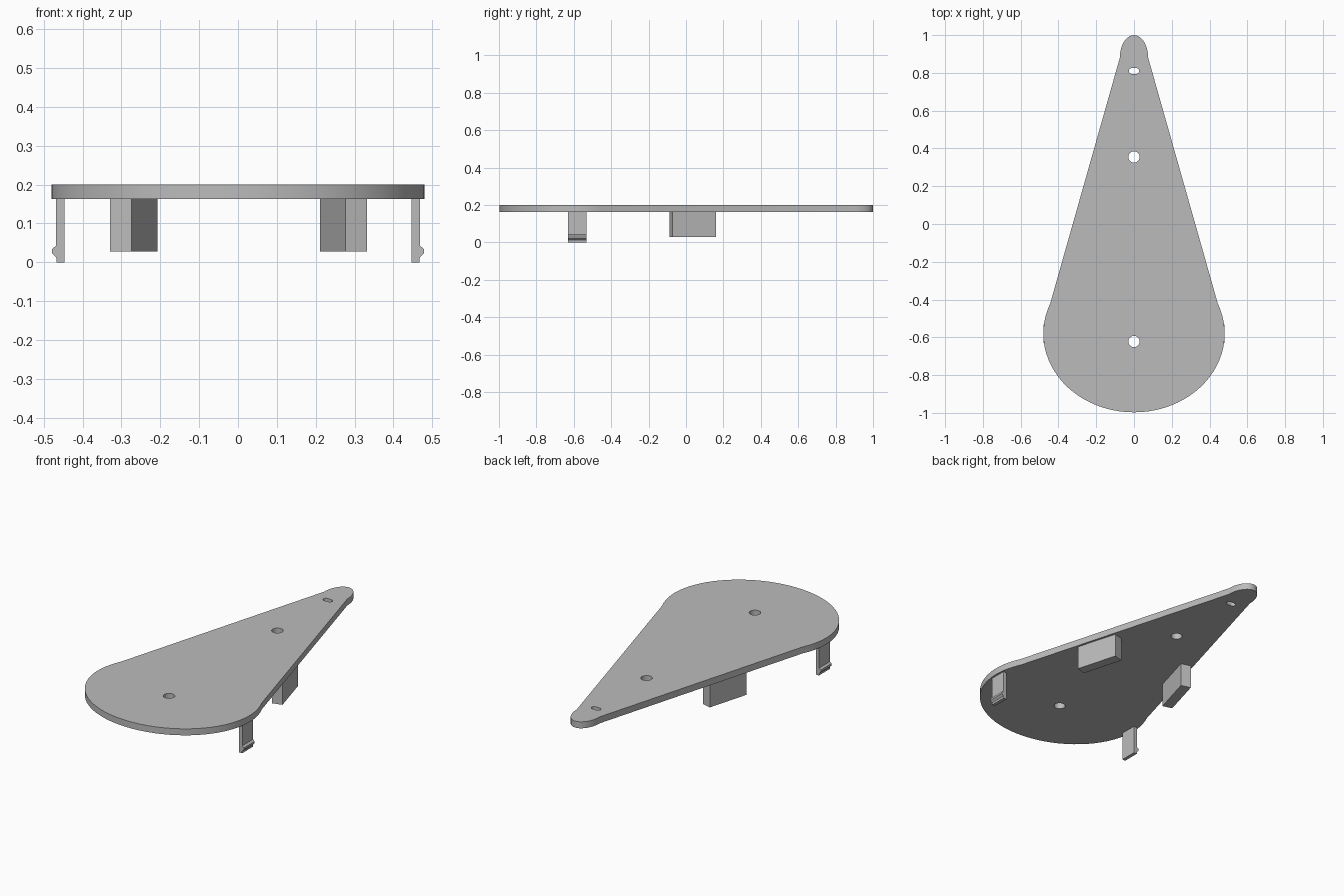
import bpy, bmesh
from math import cos, sin, pi, atan2
from mathutils import Matrix

cube = bpy.data.objects.get("Cube")
if cube:
    bpy.data.objects.remove(cube, do_unlink=True)

TOP, UNDER = 0.2, 0.163

grey = bpy.data.materials.new("plain grey")
grey.use_nodes = True
grey.diffuse_color = (0.5, 0.5, 0.5, 1)
grey.node_tree.nodes["Principled BSDF"].inputs["Base Color"].default_value = (0.5, 0.5, 0.5, 1)


def add_object(name, data):
    obj = bpy.data.objects.new(name, data)
    bpy.context.collection.objects.link(obj)
    data.materials.append(grey)
    return obj


def arc(cx, cy, rx, ry, start, end, steps):
    angles = [start + (end - start) * i / steps for i in range(steps + 1)]
    return [(cx + rx * cos(a), cy + ry * sin(a)) for a in angles]


def add_mesh(name, bm):
    bmesh.ops.recalc_face_normals(bm, faces=bm.faces)
    mesh = bpy.data.meshes.new(name)
    bm.to_mesh(mesh)
    bm.free()
    return add_object(name, mesh)


# Teardrop cover plate: wide rounded end, straight tapered sides, narrow tip
side = atan2(0.16 / 0.417, 0.445 / 0.48)
outline = arc(0, -0.58, 0.48, 0.417, -pi - side, side, 48) + arc(0, 0.88, 0.075, 0.12, 0, pi, 20)

# Two round screw holes and a small slot near the tip
holes = [arc(0, y, 0.03, 0.03, 0, 2 * pi, 32)[:-1] for y in (-0.622, 0.355)]
slot = arc(0.013, 0.81, 0.015, 0.015, -pi / 2, pi / 2, 10) + \
    arc(-0.013, 0.81, 0.015, 0.015, pi / 2, 3 * pi / 2, 10)

curve = bpy.data.curves.new("cover_plate_outline", "CURVE")
curve.dimensions = "2D"
curve.fill_mode = "BOTH"
curve.extrude = (TOP - UNDER) / 2
for loop in [outline, slot] + holes:
    spline = curve.splines.new("POLY")
    spline.points.add(len(loop) - 1)
    for point, (x, y) in zip(spline.points, loop):
        point.co = (x, y, 0, 1)
    spline.use_cyclic_u = True
plate = add_object("cover_plate", curve)
plate.location.z = (TOP + UNDER) / 2
bpy.ops.object.select_all(action="DESELECT")
plate.select_set(True)
bpy.context.view_layer.objects.active = plate
bpy.ops.object.convert(target="MESH")

# Snap clip profile (x, z), with a small outward hook at its foot
clip_profile = [(0.447, 0), (0.467, 0), (0.468, 0.012), (0.479, 0.023), (0.479, 0.034),
                (0.468, 0.043), (0.468, UNDER), (0.447, UNDER)]

for name, s in (("left", 1), ("right", -1)):
    # Snap clip
    bm = bmesh.new()
    face = bm.faces.new([bm.verts.new((s * x, -0.63, z)) for x, z in clip_profile])
    swept = bmesh.ops.extrude_face_region(bm, geom=[face])["geom"]
    bmesh.ops.translate(bm, vec=(0, 0.097, 0),
                        verts=[v for v in swept if isinstance(v, bmesh.types.BMVert)])
    add_mesh(name + "_snap_clip", bm)

    # Locating block, turned to follow the tapered side
    bm = bmesh.new()
    bmesh.ops.create_cube(bm, size=1)
    height = UNDER - 0.028
    place = Matrix.Translation((s * 0.27 + 0.0015, 0.036, 0.028 + height / 2))
    turn = Matrix.Rotation(s * 0.2765, 4, "Z")
    bm.transform(place @ turn @ Matrix.Diagonal((0.0577, 0.2434, height, 1)))
    add_mesh(name + "_locating_block", bm)
